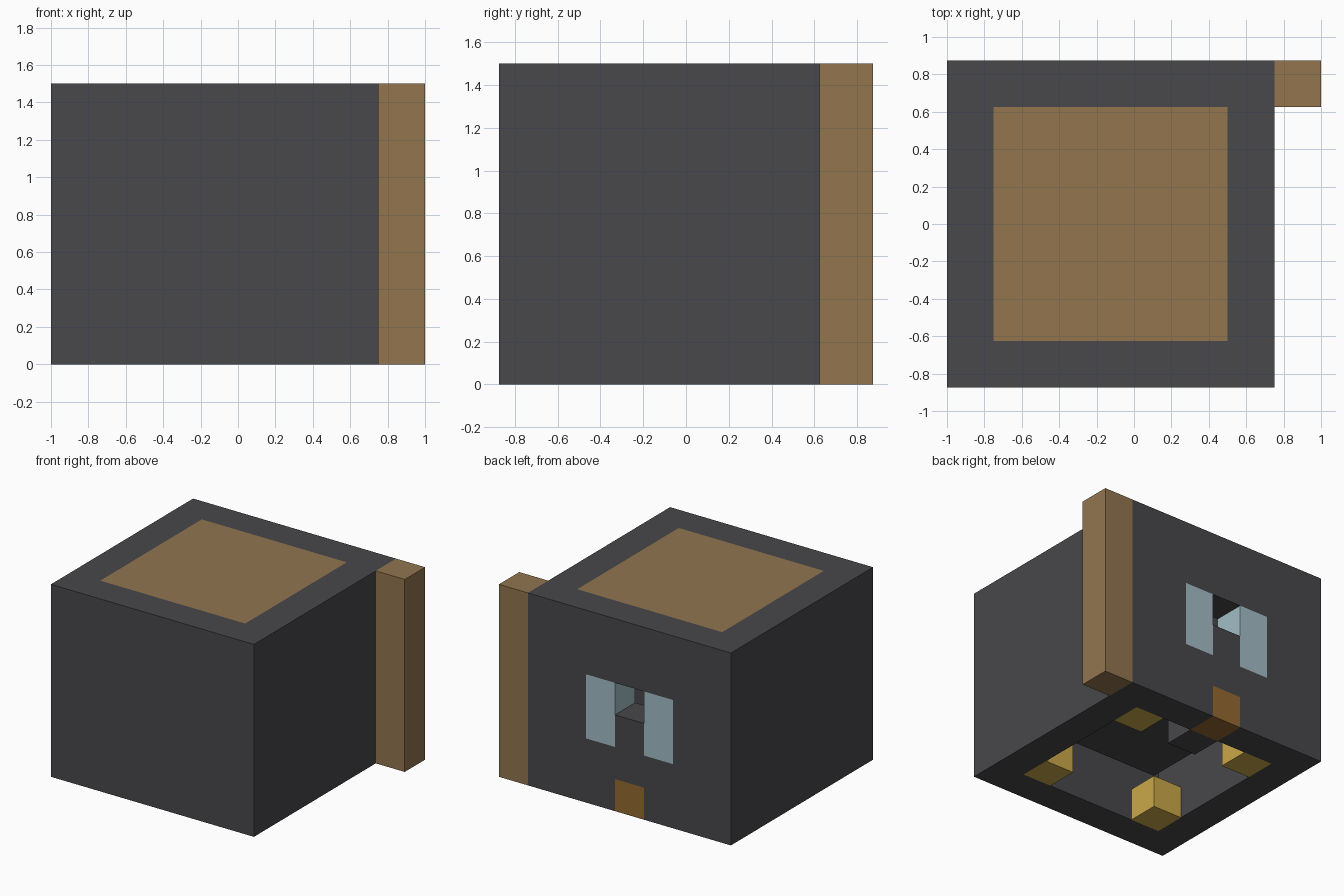
import bpy
import bmesh
from mathutils import Vector

cube = bpy.data.objects.get("Cube")
if cube:
    bpy.data.objects.remove(cube, do_unlink=True)

CELL = 0.25
ORIGIN = Vector((-1, -0.875, 0))


def material(name, rgb):
    """Flat material from display values, converted to linear."""
    lin = [((c / 255 + 0.055) / 1.055) ** 2.4 for c in rgb]
    mat = bpy.data.materials.new(name)
    mat.use_nodes = True
    mat.diffuse_color = (*lin, 1)
    bsdf = mat.node_tree.nodes["Principled BSDF"]
    bsdf.inputs["Base Color"].default_value = (*lin, 1)
    bsdf.inputs["Roughness"].default_value = 0.9
    return mat


stone = material("dark_stone", (72, 72, 76))
wood = material("wood", (146, 117, 79))
glass = material("pale_glass", (163, 190, 198))
door_wood = material("door_wood", (148, 105, 48))
gold = material("gold", (202, 167, 73))

cells = {}      # which part fills each grid cell
part_mats = {}  # material of each part


def fill(part, mat, xs, ys, zs):
    """Fill a block of cells; a part of None clears them."""
    if part:
        part_mats[part] = mat
    for x in range(*xs):
        for y in range(*ys):
            for z in range(*zs):
                if part:
                    cells[x, y, z] = part
                else:
                    cells.pop((x, y, z), None)


# Hollow house shell, open underneath
fill("walls", stone, (0, 7), (0, 7), (0, 6))
fill(None, None, (1, 6), (1, 6), (0, 5))
# Roof panel and corner post
fill("roof_panel", wood, (1, 6), (1, 6), (5, 6))
fill("corner_post", wood, (7, 8), (6, 7), (0, 6))
# Back wall: two panes with a gap between, and the door
for side, x in (("left", 4), ("right", 2)):
    fill(side + "_window_pane", glass, (x, x + 1), (6, 7), (2, 4))
fill(None, None, (3, 4), (6, 7), (3, 4))
fill("door", door_wood, (3, 4), (6, 7), (0, 1))
# Interior: raised core, doorstep and corner blocks
fill("inner_core", stone, (2, 5), (2, 5), (1, 5))
fill("doorstep", stone, (3, 4), (5, 6), (0, 1))
for side, x in (("left", 5), ("right", 1)):
    for end, y in (("front", 1), ("back", 5)):
        fill(f"{end}_{side}_corner_block", gold, (x, x + 1), (y, y + 1), (0, 1))


def build(part):
    """Make one part from the exposed sides of its cells."""
    bm = bmesh.new()
    for cell, owner in cells.items():
        if owner != part:
            continue
        centre = Vector(cell) + Vector((0.5, 0.5, 0.5))
        for axis in range(3):
            for sign in (-1, 1):
                n = Vector((0, 0, 0))
                n[axis] = sign
                if tuple(int(a + b) for a, b in zip(cell, n)) in cells:
                    continue
                u = Vector((0, 0, 0))
                u[(axis + 1) % 3] = 0.5
                v = n.cross(u)
                corners = (-u - v, u - v, u + v, v - u)
                bm.faces.new([bm.verts.new(ORIGIN + CELL * (centre + n / 2 + c))
                              for c in corners])
    bmesh.ops.remove_doubles(bm, verts=bm.verts, dist=0.001)
    mesh = bpy.data.meshes.new(part)
    bm.to_mesh(mesh)
    bm.free()
    mesh.materials.append(part_mats[part])
    bpy.context.collection.objects.link(bpy.data.objects.new(part, mesh))


for part in part_mats:
    build(part)
